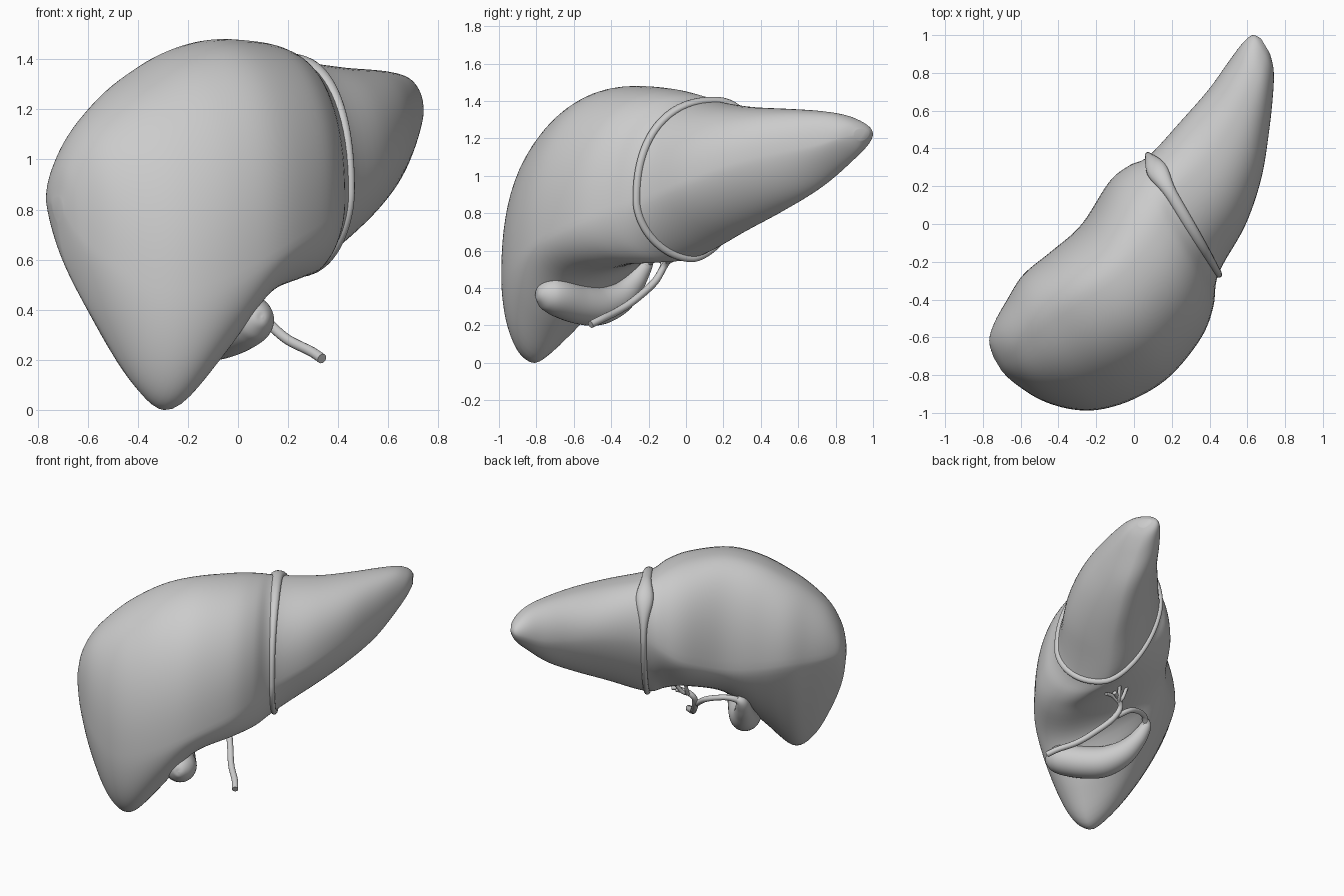
import bpy, math
from mathutils import Vector

if "Cube" in bpy.data.objects:
    bpy.data.objects.remove(bpy.data.objects["Cube"])

C, S = 0.86, 0.51          # the organ is turned about 30 degrees around z


def world(u, v, z):
    return Vector((C * u - S * v, S * u + C * v, z))


def catmull(rows, s):
    """Smooth value of a list of tuples at fractional index s."""
    n = len(rows)
    i = min(int(s), n - 2)
    t = s - i
    p0, p1, p2, p3 = (rows[max(0, min(n - 1, i + k))] for k in (-1, 0, 1, 2))
    return [0.5 * (2 * b + (c - a) * t + (2 * a - 5 * b + 4 * c - d) * t * t
                   + (3 * b - a - 3 * c + d) * t ** 3)
            for a, b, c, d in zip(p0, p1, p2, p3)]


def make_mesh(name, rings, closed=False):
    n = len(rings[0])
    verts = [p for r in rings for p in r]
    m = len(rings)
    faces = []
    for i in range(m if closed else m - 1):
        a, b = i * n, ((i + 1) % m) * n
        faces += [(a + j, a + (j + 1) % n, b + (j + 1) % n, b + j) for j in range(n)]
    if not closed:
        faces += [tuple(range(n))[::-1], tuple(range((m - 1) * n, m * n))]
    me = bpy.data.meshes.new(name)
    me.from_pydata(verts, [], faces)
    ob = bpy.data.objects.new(name, me)
    bpy.context.collection.objects.link(ob)
    bpy.context.view_layer.objects.active = ob
    ob.select_set(True)
    bpy.ops.object.mode_set(mode='EDIT')
    bpy.ops.mesh.select_all(action='SELECT')
    bpy.ops.mesh.normals_make_consistent(inside=False)
    bpy.ops.object.mode_set(mode='OBJECT')
    bpy.ops.object.shade_smooth_by_angle(angle=math.radians(50))
    ob.select_set(False)
    return ob


# Liver stations: u, then (v, z) of the front, top, back and bottom extremes
STATIONS = [
    (-1.00, -.31, .80, -.27, .84, -.23, .82, -.27, .76),
    (-.975, -.40, .70, -.27, .97, -.14, .84, -.30, .58),
    (-.90, -.55, .58, -.26, 1.11, -.07, .84, -.42, .34),
    (-.78, -.68, .48, -.24, 1.23, .00, .84, -.52, .09),
    (-.64, -.76, .48, -.22, 1.33, .07, .84, -.545, .0),
    (-.45, -.80, .55, -.21, 1.43, .10, .82, -.55, .19),
    (-.24, -.79, .65, -.20, 1.48, .14, .83, -.52, .44),
    (.00, -.70, .75, -.14, 1.47, .26, .93, -.43, .52),
    (.14, -.59, .82, -.07, 1.44, .28, 1.02, -.28, .535),
    (.25, -.455, .87, .02, 1.40, .27, 1.08, -.11, .56),
    (.50, -.31, .97, .08, 1.37, .345, 1.12, .02, .69),
    (.70, -.14, 1.06, .18, 1.36, .41, 1.13, .14, .80),
    (.86, .05, 1.12, .28, 1.35, .48, 1.15, .25, .91),
    (.98, .21, 1.16, .36, 1.33, .53, 1.20, .36, 1.04),
    (1.05, .32, 1.20, .42, 1.29, .54, 1.22, .43, 1.13),
    (1.08, .41, 1.22, .45, 1.25, .50, 1.23, .45, 1.19),
]


def section(s, n=72):
    """Outline of the liver at a station: front, over the top, back, underneath."""
    u, fv, fz, tv, tz, bv, bz, dv, dz = catmull(STATIONS, s)
    k = max(0, min(1, (u + .62) / .3))
    under_back = 1.3 + .35 * k
    under_front = 2.0 - .3 * max(0, min(1, (u - .1) / .3))
    out = []
    for j in range(n):
        a = 2 * math.pi * j / n
        c, d = math.cos(a), math.sin(a)
        hv, hz = (fv, fz) if c >= 0 else (bv, bz)
        vv, vz = (tv, tz) if d >= 0 else (dv, dz)
        if d >= 0:
            e = 2.25 if c >= 0 else 2.1
        else:
            e = under_front if c >= 0 else under_back
        out.append((u, vv + (hv - vv) * abs(c) ** (2 / e),
                    hz + (vz - hz) * abs(d) ** (2 / e)))
    return out


# Liver body
steps = 6
count = (len(STATIONS) - 1) * steps
liver = make_mesh("liver", [[world(*p) for p in section(i / steps)] for i in range(count + 1)])
sm = liver.modifiers.new("soften", 'SMOOTH')
sm.factor, sm.iterations = 0.5, 3

# Ligament band around the liver, widening to a leaf at the upper back
outline = section(9, 120)
rings = []
for j, (u, v, z) in enumerate(outline):
    p, q = outline[j - 1], outline[(j + 1) % 120]
    tan = Vector((q[1] - p[1], q[2] - p[2])).normalized()
    nv, nz = -tan.y, tan.x                      # outward normal in the section
    if nv * (v + .05) + nz * (z - 1.0) < 0:
        nv, nz = -nv, -nz
    a = j / 120
    leaf = math.exp(-((a - .36) / .07) ** 2)
    over = math.exp(-((a - .22) / .12) ** 2)
    w = .018 + .035 * leaf + .012 * over
    h = .022 + .012 * leaf
    rings.append([world(u + w * math.cos(t), v + nv * h * math.sin(t), z + nz * h * math.sin(t))
                  for t in (2 * math.pi * k / 14 for k in range(14))])
make_mesh("ligament", rings, closed=True)


def tube(name, pts, sides=20, sub=6):
    """Round tube through (x, y, z, radius) points."""
    n = (len(pts) - 1) * sub
    path = [catmull(pts, i / sub) for i in range(n + 1)]
    pos = [Vector(p[:3]) for p in path]
    rings, side = [], Vector((0, 0, 1))
    for i, p in enumerate(pos):
        tan = (pos[min(i + 1, n)] - pos[max(i - 1, 0)]).normalized()
        side = (side - tan * side.dot(tan)).normalized()
        other = tan.cross(side)
        r = max(path[i][3], .002)
        rings.append([p + r * (side * math.cos(t) + other * math.sin(t))
                      for t in (2 * math.pi * k / sides for k in range(sides))])
    return make_mesh(name, rings)


# Gallbladder
tube("gallbladder", [
    (.100, -.795, .370, .003), (.096, -.787, .369, .038), (.074, -.750, .365, .082),
    (.035, -.690, .355, .104), (-.05, -.580, .318, .108), (-.13, -.470, .305, .104),
    (-.20, -.360, .345, .085), (-.25, -.285, .42, .062), (-.275, -.24, .485, .048),
    (-.28, -.21, .53, .036), (-.26, -.19, .552, .020)], sides=32)

# Ducts
R = .018
tube("cystic_duct", [(-.27, -.20, .54, .022), (-.22, -.16, .56, R), (-.14, -.13, .55, R),
                     (-.06, -.12, .52, R), (.02, -.15, .46, R)], sides=14)
tube("bile_duct", [(.335, -.51, .205, .02), (.29, -.45, .235, .02), (.20, -.36, .28, .02),
                   (.13, -.27, .34, .02), (.05, -.17, .43, .02), (.02, -.12, .51, R),
                   (.06, -.09, .555, R), (.12, -.06, .565, .014)], sides=14)
for i, end in enumerate([(.17, -.09, .55), (.10, -.03, .62), (.03, -.04, .63)]):
    tube(f"hepatic_branch_{i + 1}", [(.05, -.10, .54, .014),
         ((.05 + end[0]) / 2, (-.10 + end[1]) / 2, .56, .013), (*end, .011)], sides=12)
